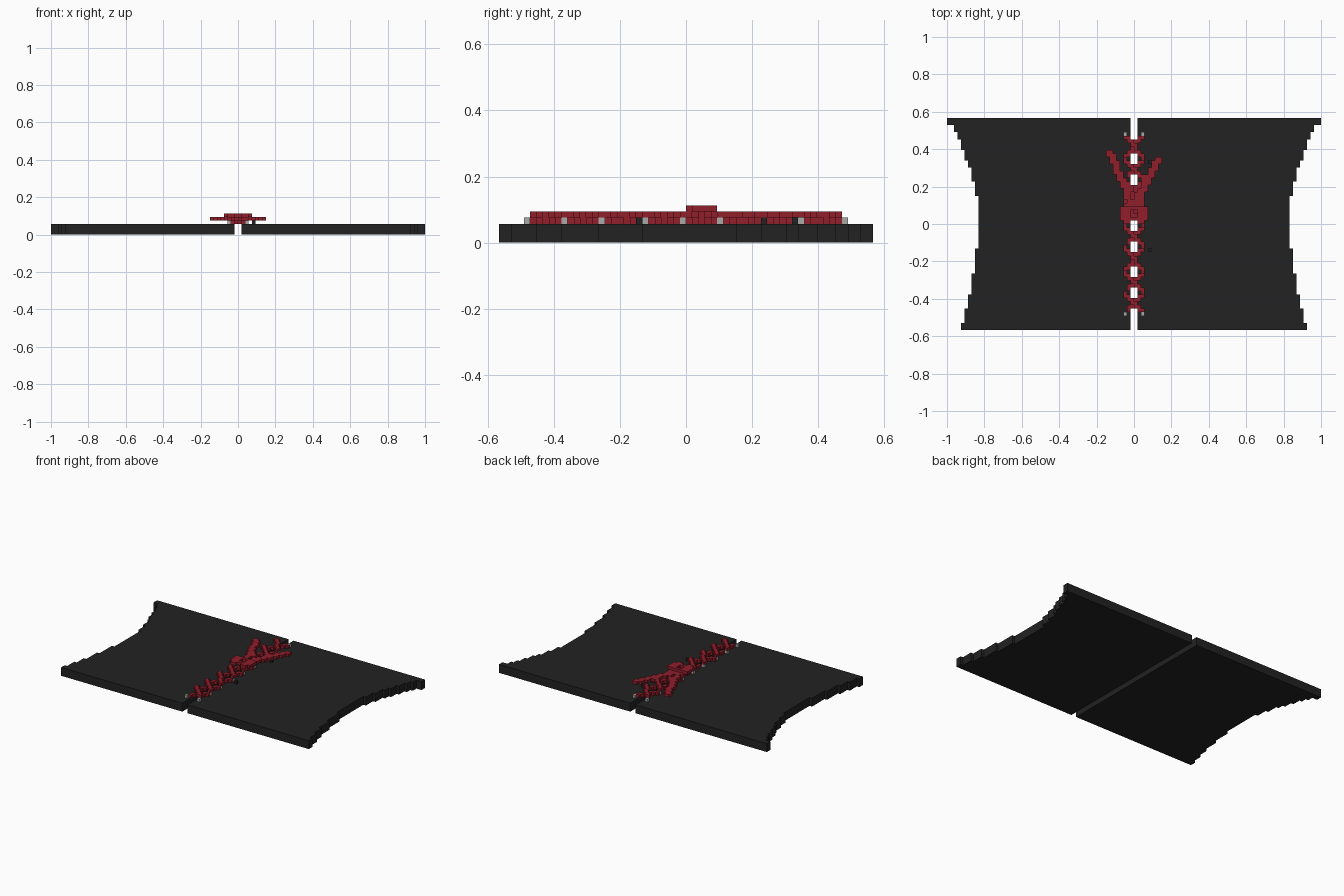
import bpy, bmesh

if "Cube" in bpy.data.objects:
    bpy.data.objects.remove(bpy.data.objects["Cube"])

V = 2 / 106  # one block


def material(name, rgb):
    m = bpy.data.materials.new(name)
    m.diffuse_color = (*rgb, 1)
    m.use_nodes = True
    m.node_tree.nodes["Principled BSDF"].inputs["Base Color"].default_value = m.diffuse_color
    return m


BLACK = material("black leather", (0.016, 0.016, 0.016))
RED = material("red lace", (0.28, 0.013, 0.024))
GREY = material("grey metal", (0.40, 0.40, 0.39))


def finish(name, bm, mat):
    bmesh.ops.recalc_face_normals(bm, faces=bm.faces[:])
    me = bpy.data.meshes.new(name)
    bm.to_mesh(me)
    bm.free()
    me.materials.append(mat)
    ob = bpy.data.objects.new(name, me)
    bpy.context.collection.objects.link(ob)
    return ob


def blocks(name, cells, mat):
    """Outer skin of a set of unit blocks."""
    cells = set(cells)
    bm = bmesh.new()
    for c in cells:
        for a in range(3):
            for d in (0, 1):
                n = list(c)
                n[a] += 2 * d - 1
                if tuple(n) in cells:
                    continue
                u, w = (a + 1) % 3, (a + 2) % 3
                ring = []
                for i, j in ((0, 0), (1, 0), (1, 1), (0, 1)):
                    p = list(c)
                    p[a] += d
                    p[u] += i
                    p[w] += j
                    ring.append(bm.verts.new([k * V for k in p]))
                if d == 0:
                    ring.reverse()
                bm.faces.new(ring)
    bmesh.ops.remove_doubles(bm, verts=bm.verts[:], dist=1e-5)
    me = bpy.data.meshes.new(name)
    bm.to_mesh(me)
    bm.free()
    me.materials.append(mat)
    ob = bpy.data.objects.new(name, me)
    bpy.context.collection.objects.link(ob)
    return ob


def line(x0, y0, x1, y1, z, steps=40):
    """Blocks along a straight strand."""
    return {(round(x0 + (x1 - x0) * i / steps), round(y0 + (y1 - y0) * i / steps), z)
            for i in range(steps + 1)}


# Panels: stepped side outline, (rows, half width) from the top down
STEPS = [(2, 53), (2, 51), (2, 50), (3, 49), (3, 48), (2, 47), (4, 46), (4, 45),
         (15, 44), (7, 45), (6, 46), (4, 47), (4, 48), (2, 49)]
for side, label in ((-1, "left_panel"), (1, "right_panel")):
    outline, y = [(1, 30)], 30
    for rows, x in STEPS:
        outline += [(x, y), (x, y - rows)]
        y -= rows
    outline.append((1, -30))
    bm = bmesh.new()
    f = bm.faces.new([bm.verts.new((side * x * V, y * V, 0)) for x, y in outline])
    top = bmesh.ops.extrude_face_region(bm, geom=[f])["geom"]
    bmesh.ops.translate(bm, vec=(0, 0, 3 * V),
                        verts=[g for g in top if isinstance(g, bmesh.types.BMVert)])
    finish(label, bm, BLACK)

# Eyelets down both edges of the opening
ROWS = [-26, -20, -14, -7, -1, 5, 12, 18, 25]
eyelets = {(x, y, 3) for y in ROWS for x in (-3, 2)}
blocks("eyelets", eyelets, GREY)

# Criss-cross lacing: one strand low, the other passing over it
lace = set()
for a, b in zip(ROWS, ROWS[1:]):
    lace |= line(-3, a, 2, b, 3) | line(2, a, -3, b, 4)
    lace |= {(-3, b - 1, 4), (2, a + 1, 4)}
lace = {c for c in lace - eyelets if -25 <= c[1] <= 24}

# Bow: two raised loops, a knot and two trailing ends
for y in range(0, 5):
    for x in (-4, -3, -2, 1, 2, 3):
        if (x, y) not in ((-4, 0), (3, 0)):
            lace.add((x, y, 5))
lace |= {(x, y, z) for x in range(-2, 2) for y in (4, 5) for z in (4,)}
lace |= {(-1, 4, 5), (0, 4, 5), (-1, 1, 5), (0, 1, 5)}
for tail in (line(1, 5, 3, 10, 4), line(3, 10, 7, 18, 4),
             line(-2, 5, -4, 11, 4), line(-4, 11, -8, 20, 4)):
    lace |= tail | {(x + (1 if x < 0 else -1), y, z) for x, y, z in tail}
lace = {c for c in lace if c not in eyelets}
blocks("lace_and_bow", lace, RED)

# Small black studs beside the eyelets
blocks("studs", {(4, y, 3) for y in (-8, 12, 17)}, BLACK)
